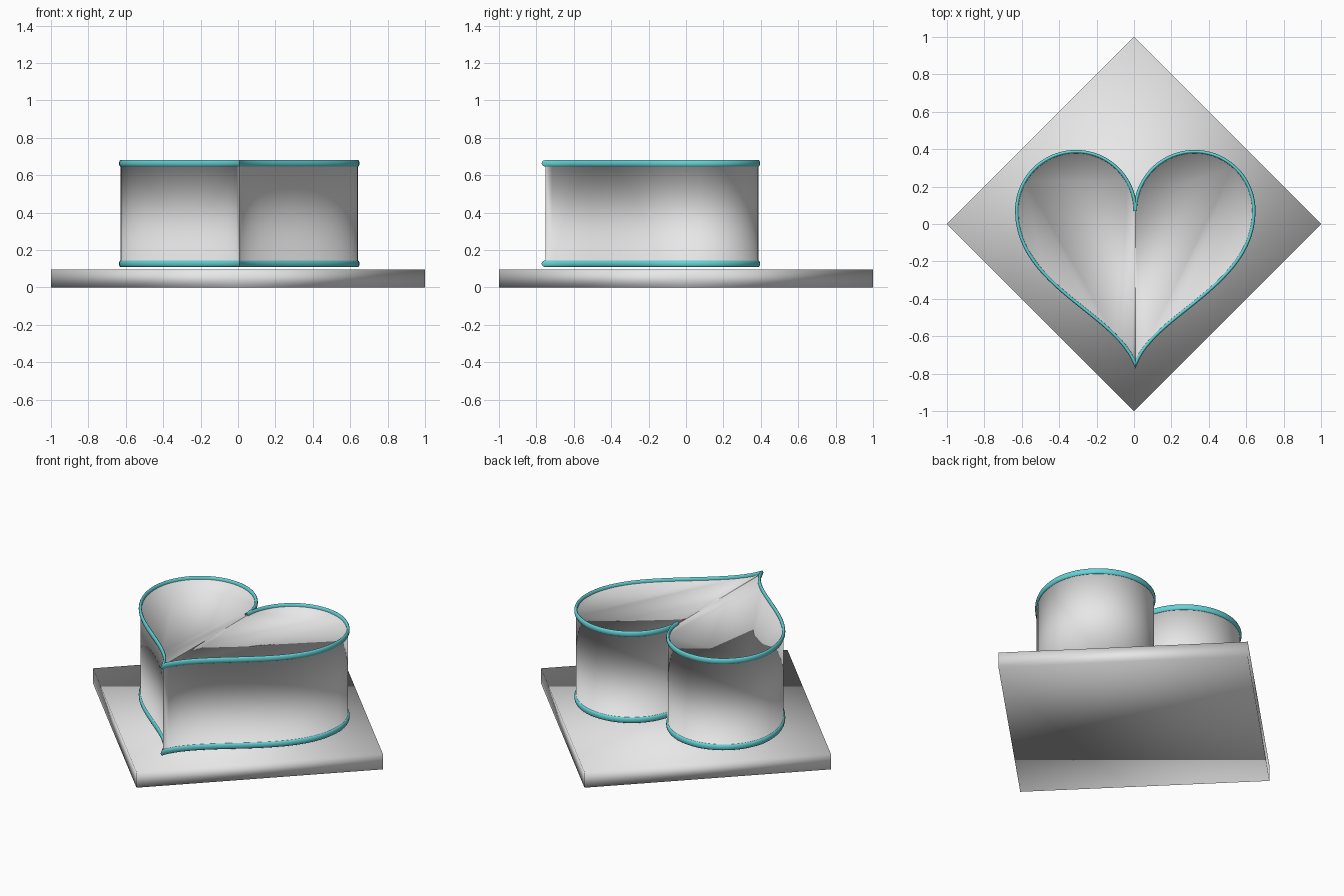
import bpy, bmesh, math
from mathutils import Vector
from mathutils.geometry import interpolate_bezier

cube = bpy.data.objects.get("Cube")
if cube:
    bpy.data.objects.remove(cube, do_unlink=True)


def material(name, rgb):
    mat = bpy.data.materials.new(name)
    mat.use_nodes = True
    mat.diffuse_color = (*rgb, 1)
    mat.node_tree.nodes["Principled BSDF"].inputs["Base Color"].default_value = (*rgb, 1)
    return mat


GREY = material("light grey", (0.8, 0.8, 0.8))
TEAL = material("teal", (0.13, 0.65, 0.68))


def finish(name, bm, mat):
    mesh = bpy.data.meshes.new(name)
    for face in bm.faces:
        face.smooth = True
    bm.to_mesh(mesh)
    bm.free()
    mesh.materials.append(mat)
    obj = bpy.data.objects.new(name, mesh)
    bpy.context.collection.objects.link(obj)
    return obj


# Half outline of the heart, from the notch round the lobe to the tip
CX, LOW, HIGH = 0.007, 0.127, 0.664
R, MID = 0.317, 0.07
K = R * 0.552
SEGMENTS = [
    ((0, MID), (0, MID + K), (R - K, MID + R), (R, MID + R)),
    ((R, MID + R), (R + K, MID + R), (2 * R, MID + K), (2 * R, MID)),
    ((2 * R, MID), (2 * R, -0.33), (0.10, -0.48), (0, -0.75)),
]
outline = []
for seg in SEGMENTS:
    a, h1, h2, b = [Vector((x, y, 0)) for x, y in seg]
    outline += interpolate_bezier(a, h1, h2, b, 25)[:-1]
outline.append(Vector((0, -0.75, 0)))


def place(p, side, z):
    return (CX + side * p.x, p.y, z)


def heart_half(side):
    # Wall faces outward; the caps share its vertices and face inward
    bm = bmesh.new()
    low = [bm.verts.new(place(p, side, LOW)) for p in outline]
    high = [bm.verts.new(place(p, side, HIGH)) for p in outline]

    def add(verts):
        bm.faces.new(verts if side > 0 else verts[::-1])

    for i in range(len(outline) - 1):
        add([low[i], high[i], high[i + 1], low[i + 1]])
    add(high)
    add(low[::-1])
    return bm


def rim_half(side, z, wide=0.009, tall=0.018, steps=12):
    # Oval tube swept along the half outline, mitred at the tip
    bm = bmesh.new()
    rings = []
    last = len(outline) - 1
    for i, p in enumerate(outline):
        t = (outline[min(i + 1, last)] - outline[max(i - 1, 0)]).normalized()
        out = Vector((-t.y, t.x, 0))
        if i == last:
            out = Vector((0, -1, 0)) * min(3, 1 / abs(out.y))
        ring = []
        for k in range(steps):
            a = math.tau * k / steps
            q = p + out * wide * math.cos(a)
            ring.append(bm.verts.new(place(q, side, z + tall * math.sin(a))))
        rings.append(ring)
    for r, s in zip(rings, rings[1:]):
        for k in range(steps):
            n = (k + 1) % steps
            bm.faces.new((r[k], r[n], s[n], s[k]))
    bmesh.ops.recalc_face_normals(bm, faces=bm.faces)
    return bm


for label, side in (("left", 1), ("right", -1)):
    finish(f"heart_body_{label}", heart_half(side), GREY)
    for level, z in (("lower", LOW), ("upper", HIGH)):
        finish(f"{level}_rim_{label}", rim_half(side, z), TEAL)

# Diamond-shaped base slab with softly shaded corners
bm = bmesh.new()
bmesh.ops.create_cone(bm, cap_ends=True, segments=4, radius1=1, radius2=1, depth=0.095)
bmesh.ops.translate(bm, verts=bm.verts, vec=(0, 0, 0.0475))
finish("base_slab", bm, GREY)
